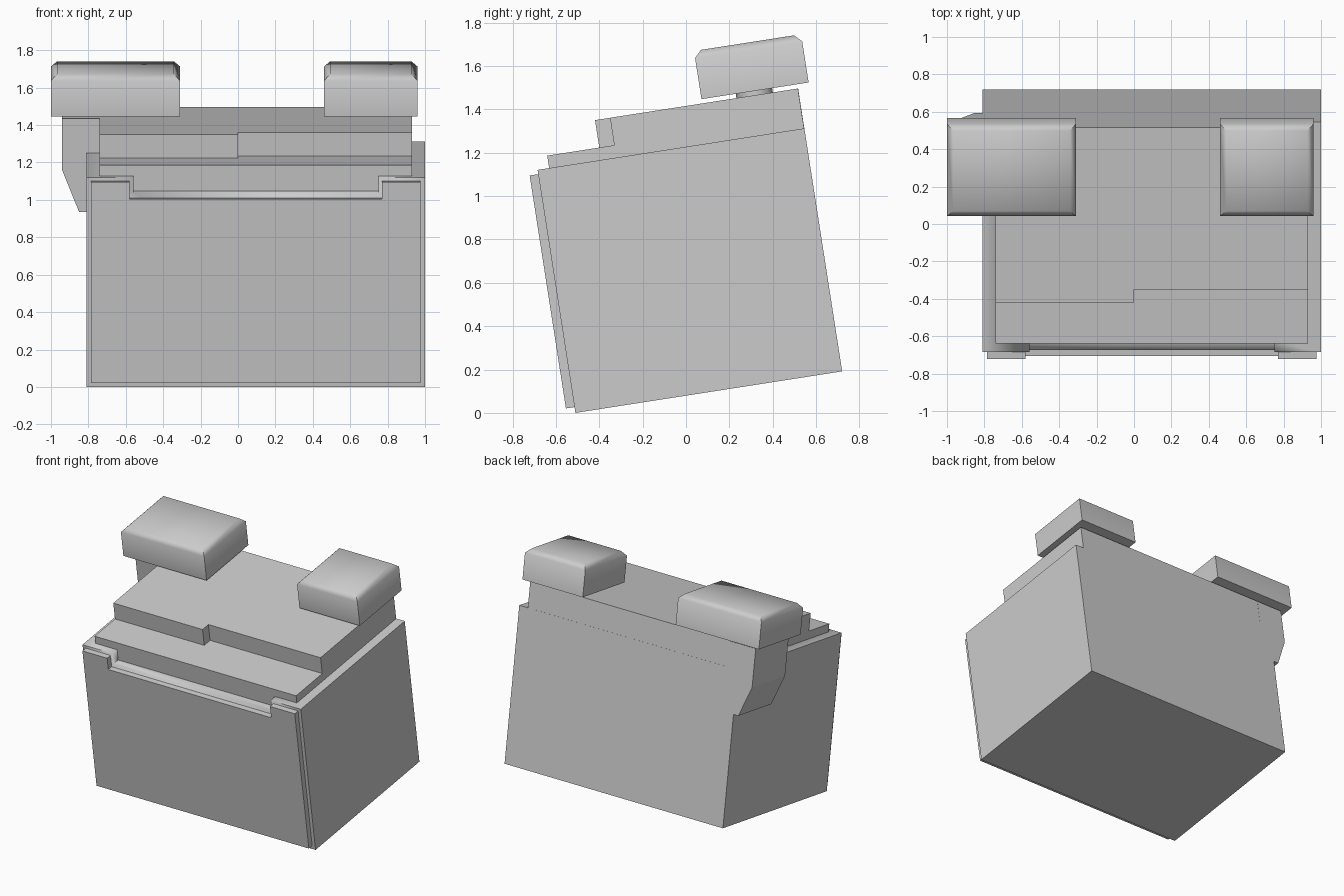
import bpy, bmesh
from math import radians
from mathutils import Matrix, Vector

if "Cube" in bpy.data.objects:
    bpy.data.objects.remove(bpy.data.objects["Cube"])

# Everything is built upright (y from the front face, z from the base), then tilted back
TILT = Matrix.Translation((0, -0.51, 0)) @ Matrix.Rotation(radians(8.85), 4, 'X')


def finish(name, bm, angle=20):
    bmesh.ops.recalc_face_normals(bm, faces=bm.faces)
    me = bpy.data.meshes.new(name)
    bm.to_mesh(me)
    bm.free()
    ob = bpy.data.objects.new(name, me)
    bpy.context.collection.objects.link(ob)
    ob.matrix_world = TILT
    bpy.ops.object.select_all(action='DESELECT')
    ob.select_set(True)
    bpy.context.view_layer.objects.active = ob
    bpy.ops.object.shade_smooth_by_angle(angle=radians(angle))
    return ob


def prism(name, profile, axis, lo, hi):
    """Extrude a 2D profile along y (profile in x, z) or z (profile in x, y)."""
    bm = bmesh.new()
    place = (lambda a, b: (a, lo, b)) if axis == 'Y' else (lambda a, b: (a, b, lo))
    face = bm.faces.new([bm.verts.new(place(a, b)) for a, b in profile])
    top = bmesh.ops.extrude_face_region(bm, geom=[face])['geom']
    shift = Vector((0, hi - lo, 0) if axis == 'Y' else (0, 0, hi - lo))
    bmesh.ops.translate(bm, vec=shift, verts=[v for v in top if isinstance(v, bmesh.types.BMVert)])
    return finish(name, bm)


def rect(a0, a1, b0, b1):
    return [(a0, b0), (a1, b0), (a1, b1), (a0, b1)]


def clamp(name, x0, x1):
    """Terminal block with chamfered top edges."""
    bm = bmesh.new()
    bmesh.ops.create_cube(bm, size=1)
    bmesh.ops.scale(bm, vec=(x1 - x0, 0.50, 0.225), verts=bm.verts)
    bmesh.ops.translate(bm, vec=((x0 + x1) / 2, 1.047, 1.4525), verts=bm.verts)
    rim = [e for e in bm.edges if all(v.co.z > 1.5 for v in e.verts)]
    bmesh.ops.bevel(bm, geom=rim, offset=0.033, segments=1, affect='EDGES')
    finish(name, bm, 50)


# Case with a notch along its front top edge
case = prism("case", rect(-0.81, 1.0, 0, 1.134), 'Y', 0, 1.245)
notch = prism("notch_cutter", rect(-0.56, 0.75, 1.052, 1.3), 'Y', -0.1, 0.054)
notch.hide_render = True
notch.hide_set(True)
cut = case.modifiers.new("notch", 'BOOLEAN')
cut.operation = 'DIFFERENCE'
cut.solver = 'EXACT'
cut.object = notch

# Front panel with raised corner tabs
prism("front_panel", [(-0.785, 0.027), (0.975, 0.027), (0.975, 1.114), (0.77, 1.114),
                      (0.77, 1.023), (-0.58, 1.023), (-0.58, 1.114), (-0.785, 1.114)],
      'Y', -0.04, 0.004)

# Two-step lid, upper step jogs at the middle
prism("lid_lower", rect(-0.74, 0.93, 0.054, 1.244), 'Z', 1.12, 1.192)
prism("lid_upper", [(-0.74, 0.297), (0, 0.297), (0, 0.367), (0.93, 0.367),
                    (0.93, 1.244), (-0.74, 1.244)], 'Z', 1.18, 1.32)

# Side bracket under the wide terminal
prism("side_bracket", [(-0.72, 0.815), (-0.85, 0.815), (-0.94, 1.04),
                       (-0.94, 1.319), (-0.72, 1.319)], 'Y', 0.85, 1.245)

# Terminal blocks on short posts
for side, x0, x1 in (("left", -1.0, -0.31), ("right", 0.46, 0.96)):
    clamp(side + "_terminal", x0, x1)
    bm = bmesh.new()
    bmesh.ops.create_cone(bm, cap_ends=True, segments=16, radius1=0.085, radius2=0.085, depth=0.06,
                          matrix=Matrix.Translation(((x0 + x1) / 2, 1.042, 1.335)))
    finish(side + "_post", bm, 40)
